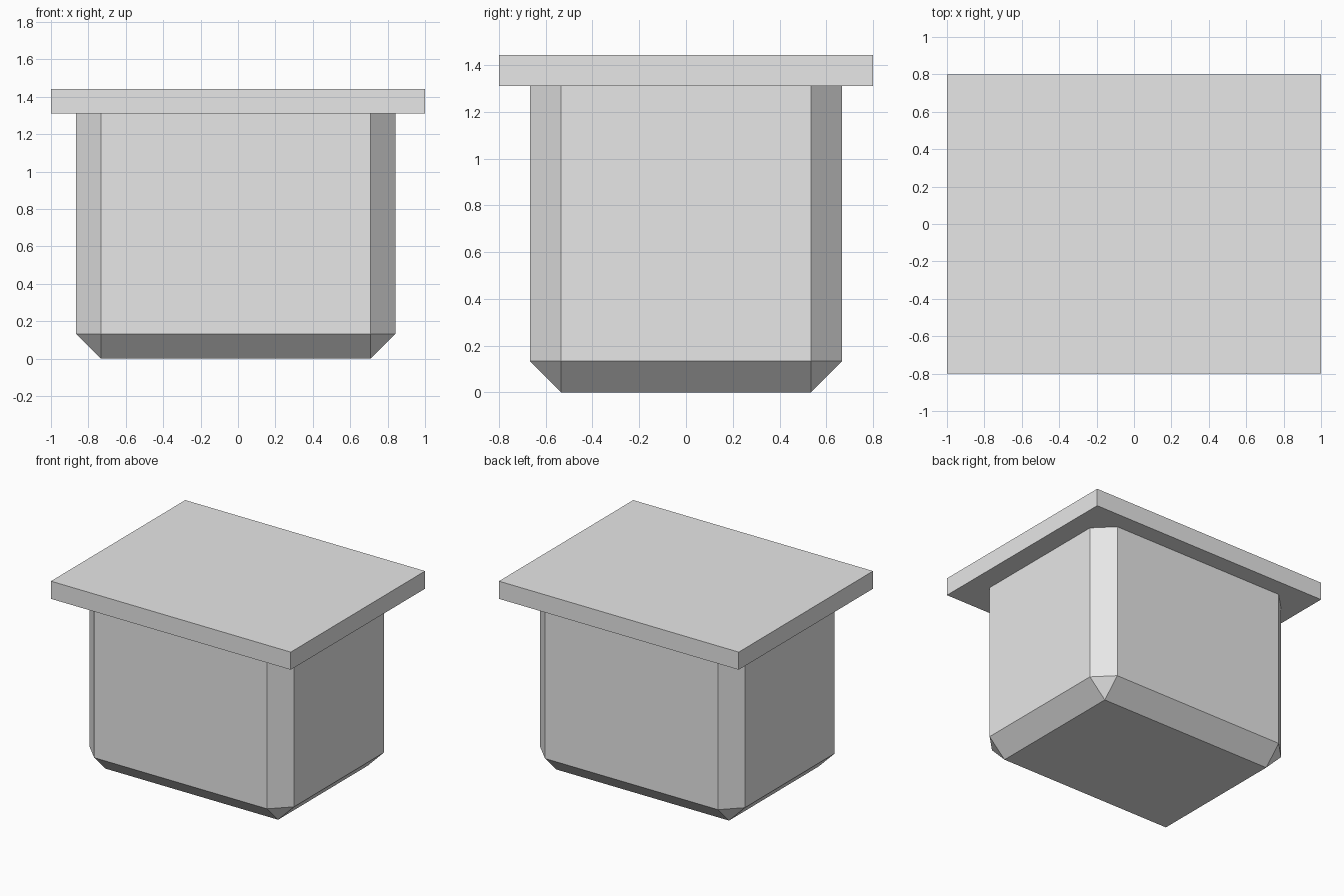
import bpy
import bmesh
from mathutils import Matrix, Vector

if "Cube" in bpy.data.objects:
    bpy.data.objects.remove(bpy.data.objects["Cube"], do_unlink=True)

# Single light grey material
grey = bpy.data.materials.new("light_grey")
grey.use_nodes = True
colour = (0.8, 0.8, 0.8, 1)
grey.diffuse_color = colour
grey.node_tree.nodes["Principled BSDF"].inputs["Base Color"].default_value = colour


def make_box(name, low, high, chamfer=0):
    """Flat-shaded box; chamfer cuts every edge except the top rim."""
    low, high = Vector(low), Vector(high)
    bm = bmesh.new()
    bmesh.ops.create_cube(bm, size=1)
    bmesh.ops.transform(bm, verts=bm.verts, matrix=(
        Matrix.Translation((low + high) / 2) @ Matrix.Diagonal((high - low).to_4d())))
    if chamfer:
        edges = [e for e in bm.edges if min(v.co.z for v in e.verts) < low.z + 0.01]
        bmesh.ops.bevel(bm, geom=edges, offset=chamfer, offset_type='OFFSET',
                        segments=1, profile=0.5, affect='EDGES')
    mesh = bpy.data.meshes.new(name)
    bm.to_mesh(mesh)
    bm.free()
    mesh.materials.append(grey)
    obj = bpy.data.objects.new(name, mesh)
    bpy.context.collection.objects.link(obj)
    return obj


# Chamfered container body, slightly off-centre under the lid
make_box("body", (-0.866, -0.667, 0), (0.842, 0.667, 1.31), chamfer=0.133)

# Overhanging flat lid
make_box("lid", (-1, -0.8, 1.31), (1, 0.8, 1.443))
